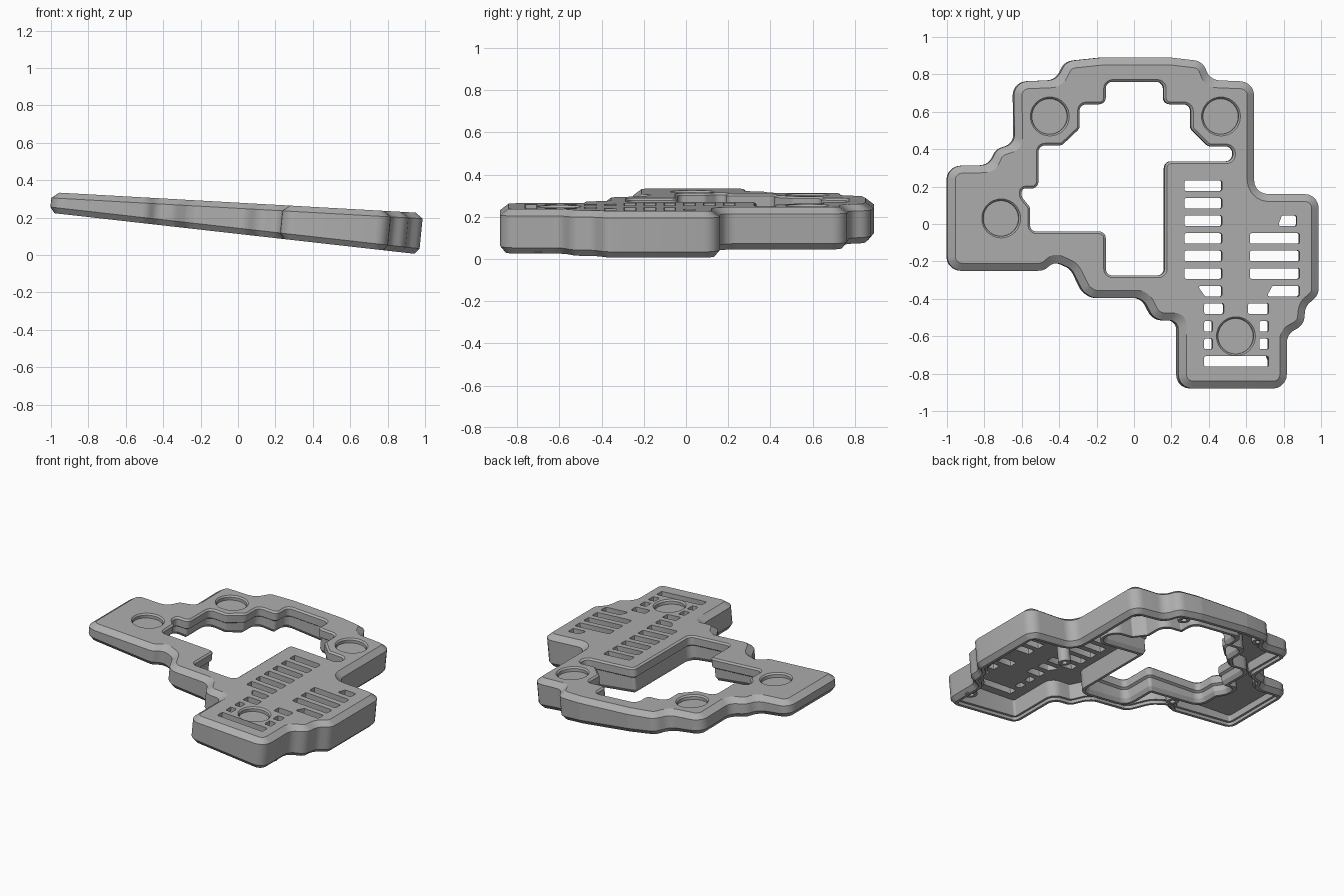
import bpy
import bmesh
import math
from mathutils import Vector
from mathutils.geometry import delaunay_2d_cdt

cube = bpy.data.objects.get("Cube")
if cube:
    bpy.data.objects.remove(cube, do_unlink=True)

grey = bpy.data.materials.new("plain_grey_plastic")
grey.use_nodes = True
shade = (0.42, 0.42, 0.42, 1)
grey.diffuse_color = shade
grey.node_tree.nodes["Principled BSDF"].inputs["Base Color"].default_value = shade

# Corner points in hundredths, counter-clockwise
OUTLINE = [(24, -88), (82, -88), (82, -59), (91, -54), (92, -44), (99, -38), (99, 16),
           (64.5, 16), (64.5, 76), (41, 77), (37, 87), (20, 89), (-17, 89), (-36, 87),
           (-41, 77), (-64, 76), (-63.5, 43), (-73, 40), (-77, 31.5), (-99.5, 31),
           (-99.5, -25), (-48, -25), (-42, -20), (-33, -24), (-27, -36), (-22, -39.5),
           (5, -39.5), (10, -49), (14, -51.5), (24, -51.5)]
OPENING = [(-15, -27.5), (16.5, -27.5), (16.5, 33.5), (53, 33.5), (53, 41.5), (40, 41.5),
           (30.5, 51), (30.5, 64), (16, 64), (16, 76), (-15, 76), (-15, 64), (-29, 64),
           (-29, 51), (-38.5, 42), (-51, 42), (-51, 19), (-60, 19), (-60, 14.5),
           (-55.5, 9), (-55.5, -4), (-15, -4)]
POCKETS = [(-0.71, 0.03), (-0.45, 0.575), (0.465, 0.575), (0.545, -0.6)]
BOSSES = [(0.545, -0.05), (0.765, -0.7), (0.28, 0.8), (-0.33, 0.8), (-0.41, -0.13)]

TOP, BOTTOM = "top", "bottom"
CEILING = -0.05


def place(p, base, lift):
    """Put a flat point on the wedge, measured from its top or bottom plane."""
    top = 0.28 - 0.056 * p.x
    z = (top if base == TOP else 0.115 - 0.112 * p.x) + lift
    return (p.x - 0.1 * (top - z), p.y, z)


def rounded(corners, inset, radius, steps=5):
    """Inset a polygon and round each corner with an exact arc."""
    pts = [Vector(c) / 100 for c in corners]
    n = len(pts)
    dirs = [(pts[(i + 1) % n] - pts[i]).normalized() for i in range(n)]
    sharp = []
    for i in range(n):
        a, b = dirs[i - 1], dirs[i]
        na, nb = Vector((-a.y, a.x)), Vector((-b.y, b.x))
        sharp.append(pts[i] + (na + nb) * inset / (1 + na.dot(nb)))
    ring = []
    for i, p in enumerate(sharp):
        a, b = dirs[i - 1], dirs[i]
        convex = a.x * b.y - a.y * b.x > 0
        half = a.angle(b) / 2
        r = max(radius - inset if convex else radius + inset, 0.008)
        room = min((p - sharp[i - 1]).length, (sharp[(i + 1) % n] - p).length)
        reach = min(r * math.tan(half), 0.48 * room)
        start, end, w = p - a * reach, p + b * reach, math.cos(half)
        for k in range(steps + 1):
            t = k / steps
            c0, c1, c2 = (1 - t) ** 2, 2 * t * (1 - t) * w, t * t
            ring.append((start * c0 + p * c1 + end * c2) / (c0 + c1 + c2))
    return ring


def outer(inset):
    return rounded(OUTLINE, inset, 0.075)


def inner(grow):
    return rounded(OPENING, -grow, 0.035)


def circle(centre, radius, sides=40):
    return [Vector((centre[0] + radius * math.cos(math.tau * i / sides),
                    centre[1] + radius * math.sin(math.tau * i / sides))) for i in range(sides)]


def inside(p, ring):
    hit = False
    for a, b in zip(ring, ring[1:] + ring[:1]):
        if (a.y > p.y) != (b.y > p.y) and p.x < a.x + (p.y - a.y) * (b.x - a.x) / (b.y - a.y):
            hit = not hit
    return hit


def wall(bm, *levels):
    """Join equal-length rings, each given as (ring, base plane, lift)."""
    rows = [[bm.verts.new(place(p, base, lift)) for p in ring] for ring, base, lift in levels]
    for low, high in zip(rows, rows[1:]):
        for i in range(len(low)):
            bm.faces.new((low[i - 1], low[i], high[i], high[i - 1]))


def fill(bm, rings, base, lift):
    """Flat face bounded by the first ring, with the other rings as holes."""
    points, edges = [], []
    for ring in rings:
        first, n = len(points), len(ring)
        points += ring
        edges += [(first + i, first + (i + 1) % n) for i in range(n)]
    flat, _, tris, *_ = delaunay_2d_cdt(points, edges, [], 0, 1e-6)
    verts = [bm.verts.new(place(p, base, lift)) for p in flat]
    for tri in tris:
        middle = sum((flat[i] for i in tri), Vector((0, 0))) / len(tri)
        if sum(inside(middle, ring) for ring in rings) % 2:
            bm.faces.new([verts[i] for i in tri])
    bmesh.ops.delete(bm, geom=[v for v in verts if not v.link_faces], context='VERTS')


def finish(bm, name):
    """Weld the pieces into one object, smooth along the rounded walls."""
    bmesh.ops.remove_doubles(bm, verts=bm.verts[:], dist=2e-5)
    bmesh.ops.recalc_face_normals(bm, faces=bm.faces[:])
    mesh = bpy.data.meshes.new(name)
    bm.to_mesh(mesh)
    bm.free()
    mesh.materials.append(grey)
    obj = bpy.data.objects.new(name, mesh)
    bpy.context.scene.collection.objects.link(obj)
    bpy.ops.object.select_all(action='DESELECT')
    obj.select_set(True)
    bpy.context.view_layer.objects.active = obj
    bpy.ops.object.shade_smooth_by_angle(angle=math.radians(30))


# Vent slots: row, left edge, right edge, slant of the left end (hundredths)
rows = [(row, 27, 47, 0) for row in range(6)] + [(row, 62, 88.5, 0) for row in (3, 4, 5)]
rows += [(2, 79, 87, -2), (6, 34, 47, 4), (6, 74, 88.5, -3), (7, 37.5, 48, 0), (7, 61, 72, 0),
         (8, 37.5, 42, 0), (8, 67, 72, 0), (9, 37.5, 42, 0), (9, 67, 72, 0), (10, 37.5, 72, 0)]
slots = []
for row, left, right, slant in rows:
    y = 20.5 - 9.4 * row
    box = [(left + slant, y - 2.8), (right, y - 2.8), (right, y + 2.8), (left, y + 2.8)]
    slots.append(rounded(box, 0, 0.008, 2))

case = bmesh.new()

# Underside cavity wall, lipped rim and chamfered outer wall
wall(case, (outer(0.06), TOP, CEILING), (outer(0.06), BOTTOM, 0.021),
     (outer(0.045), BOTTOM, 0.02), (outer(0.045), BOTTOM, 0), (outer(0.025), BOTTOM, 0),
     (outer(0), BOTTOM, 0.03), (outer(0), TOP, -0.03), (outer(0.04), TOP, 0))

# Central opening: fine top chamfer, stepped lower wall, back up into the cavity
wall(case, (inner(0.012), TOP, 0), (inner(0), TOP, -0.01), (inner(0), TOP, -0.06),
     (inner(0.015), TOP, -0.07), (inner(0.015), BOTTOM, 0.025), (inner(0.03), BOTTOM, 0),
     (inner(0.05), BOTTOM, 0), (inner(0.05), TOP, CEILING))

# Vent slots and shallow round pockets
for slot in slots:
    wall(case, (slot, TOP, 0), (slot, TOP, CEILING))
for c in POCKETS:
    wall(case, (circle(c, 0.104), TOP, 0), (circle(c, 0.095), TOP, -0.01),
         (circle(c, 0.095), TOP, -0.03))
    fill(case, [circle(c, 0.095)], TOP, -0.03)

# Top face and cavity ceiling
fill(case, [outer(0.04), inner(0.012)] + slots + [circle(c, 0.104) for c in POCKETS], TOP, 0)
fill(case, [outer(0.06), inner(0.05)] + slots, TOP, CEILING)
finish(case, "case_shell")

# Screw bosses under the top plate
bosses = bmesh.new()
for c in BOSSES:
    bore, post = circle(c, 0.018, 20), circle(c, 0.04, 20)
    fill(bosses, [bore], BOTTOM, 0.05)
    wall(bosses, (bore, BOTTOM, 0.05), (bore, BOTTOM, 0.005), (post, BOTTOM, 0.005),
         (post, TOP, -0.045))
    fill(bosses, [post], TOP, -0.045)
finish(bosses, "screw_bosses")
